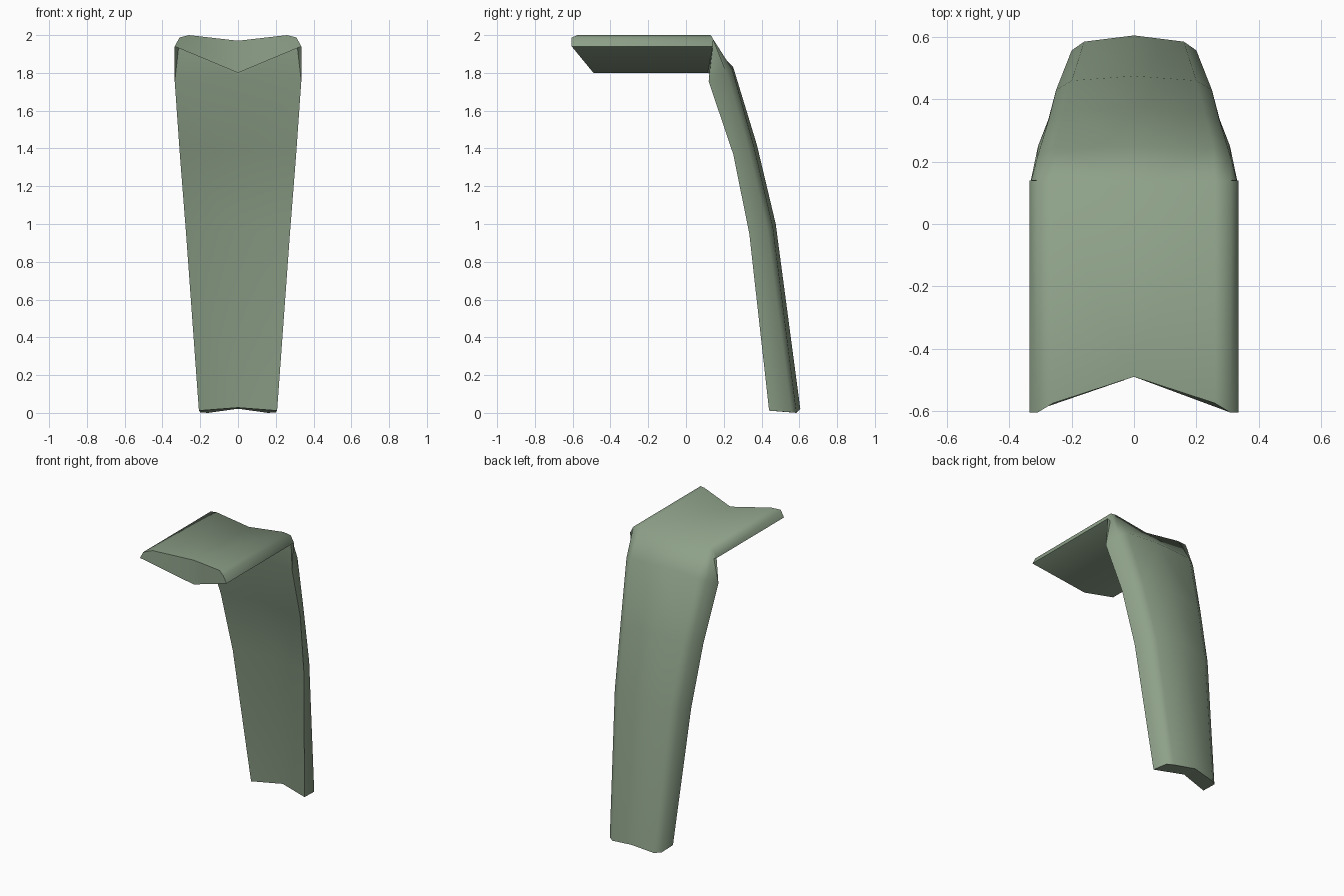
import bpy, bmesh

if "Cube" in bpy.data.objects:
    bpy.data.objects.remove(bpy.data.objects["Cube"])

mat = bpy.data.materials.new("sage_green")
mat.diffuse_color = (0.27, 0.355, 0.25, 1.0)
mat.use_nodes = True
mat.node_tree.nodes["Principled BSDF"].inputs["Base Color"].default_value = mat.diffuse_color

# Right-half sections along the bent panel, each listed as
# outer centre, outer edge, shoulder, inner corner, inner centre (x, y, z)
sections = [
    # front lip of the top plate
    [(0, -.49, 1.97), (.26, -.575, 2.0), (.31, -.605, 1.987), (.335, -.605, 1.94), (0, -.49, 1.80)],
    # bend
    [(0, .12, 1.97), (.26, .13, 2.0), (.31, .14, 1.987), (.335, .14, 1.94), (0, .115, 1.80)],
    # upright, top to bottom
    [(0, .25, 1.83), (.255, .245, 1.82), (.31, .215, 1.80), (.335, .12, 1.755), (0, .155, 1.78)],
    [(0, .375, 1.42), (.225, .36, 1.41), (.275, .33, 1.40), (.308, .25, 1.37), (0, .275, 1.385)],
    [(0, .475, 1.0), (.20, .46, .985), (.25, .43, .975), (.275, .335, .95), (0, .38, .965)],
    [(0, .605, .022), (.16, .585, 0), (.20, .557, .003), (.207, .44, .012), (0, .495, .028)],
]

# Skin the sections, leaving the mirror seam open
bm = bmesh.new()
rings = [[bm.verts.new(p) for p in s] for s in sections]
for r0, r1 in zip(rings, rings[1:]):
    for i in range(4):
        bm.faces.new((r0[i], r0[i + 1], r1[i + 1], r1[i]))
bm.faces.new(rings[0])
bm.faces.new(rings[-1][::-1])

# Mirror to the left and weld the seam
geom = bm.verts[:] + bm.edges[:] + bm.faces[:]
bmesh.ops.mirror(bm, geom=geom, axis='X', merge_dist=0.0)
bmesh.ops.remove_doubles(bm, verts=bm.verts[:], dist=0.0005)
bmesh.ops.recalc_face_normals(bm, faces=bm.faces[:])

mesh = bpy.data.meshes.new("bent_panel")
bm.to_mesh(mesh)
bm.free()
mesh.materials.append(mat)
panel = bpy.data.objects.new("bent_panel", mesh)
bpy.context.collection.objects.link(panel)

# Smooth skin with crisp end caps
bpy.context.view_layer.objects.active = panel
panel.select_set(True)
bpy.ops.object.shade_smooth_by_angle(angle=1.05)
